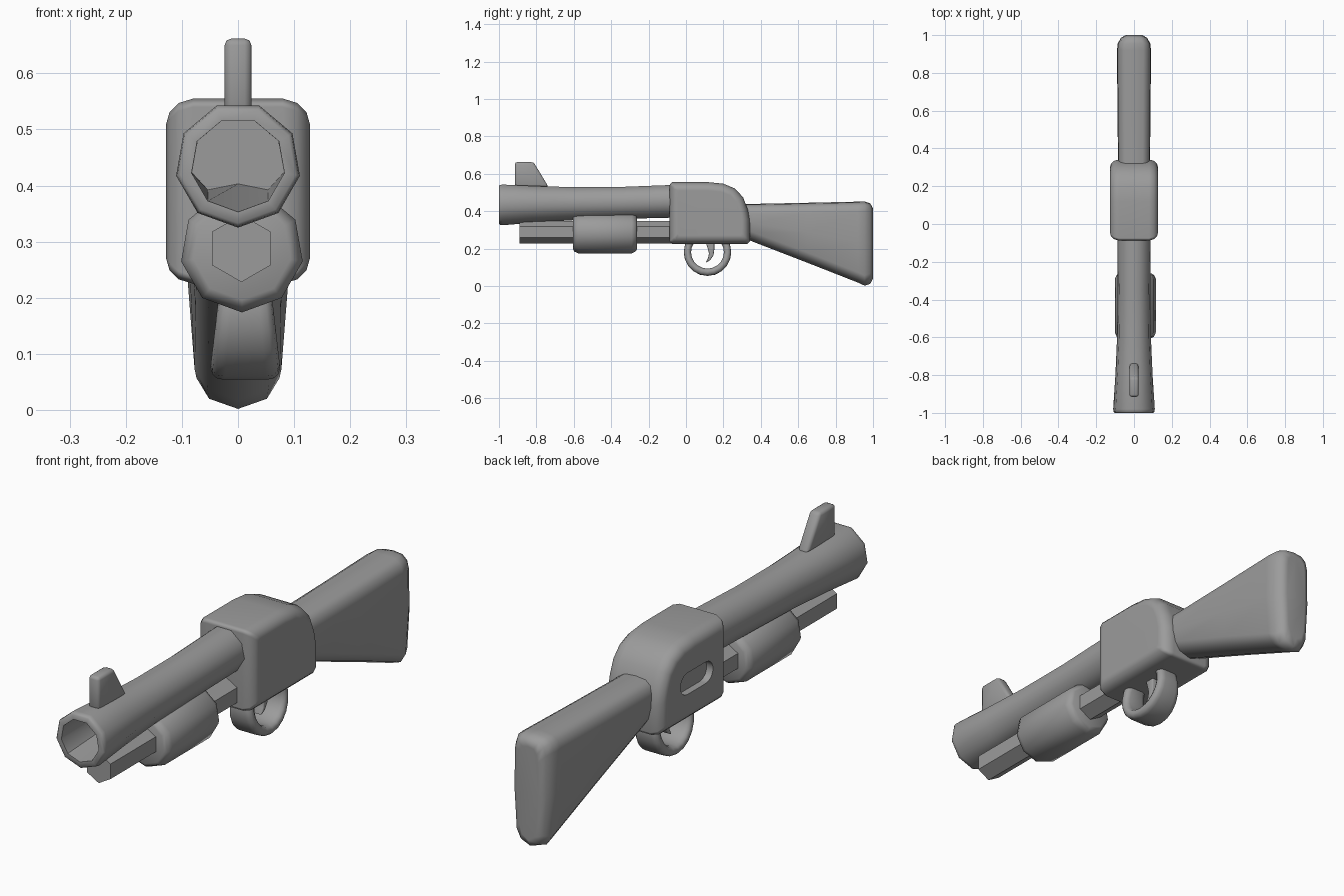
import bpy, bmesh, math

if "Cube" in bpy.data.objects:
    bpy.data.objects.remove(bpy.data.objects["Cube"])

# Dark grey for the whole model
grey = bpy.data.materials.new("dark_grey")
grey.diffuse_color = (.33, .33, .33, 1)
grey.use_nodes = True
grey.node_tree.nodes["Principled BSDF"].inputs["Base Color"].default_value = grey.diffuse_color


def make(name, verts, faces, angle=50, bevel=0):
    me = bpy.data.meshes.new(name)
    me.from_pydata(verts, [], faces)
    me.materials.append(grey)
    bm = bmesh.new()
    bm.from_mesh(me)
    bmesh.ops.recalc_face_normals(bm, faces=bm.faces)
    bm.to_mesh(me)
    bm.free()
    ob = bpy.data.objects.new(name, me)
    bpy.context.collection.objects.link(ob)
    bpy.ops.object.select_all(action='DESELECT')
    ob.select_set(True)
    bpy.context.view_layer.objects.active = ob
    if bevel:
        m = ob.modifiers.new("bevel", 'BEVEL')
        m.width, m.segments = bevel, 2
        bpy.ops.object.modifier_apply(modifier=m.name)
    bpy.ops.object.shade_smooth_by_angle(angle=math.radians(angle))
    return ob


def loft(name, rings, loop=False, **kw):
    """Skin a list of equal-length rings; cap the ends unless looped."""
    n, k = len(rings[0]), len(rings)
    faces = []
    for i in range(k if loop else k - 1):
        a, b = i * n, (i + 1) % k * n
        faces += [(a + j, a + (j + 1) % n, b + (j + 1) % n, b + j) for j in range(n)]
    if not loop:
        faces += [tuple(range(n)), tuple(range((k - 1) * n, k * n))]
    return make(name, [p for r in rings for p in r], faces, **kw)


def ring(sides, r, y, cz, cx=0):
    """Polygon around the y axis with a vertex pointing down."""
    angles = [-math.pi / 2 + i * 2 * math.pi / sides for i in range(sides)]
    return [(cx + r * math.cos(t), y, cz + r * math.sin(t)) for t in angles]


def plate(name, profile, x0, x1, **kw):
    """Extrude a (y, z) profile across x."""
    return loft(name, [[(x, y, z) for y, z in profile] for x in (x0, x1)], **kw)


def weighted(ob):
    """Keep large flat faces evenly shaded."""
    ob.modifiers.new("normals", 'WEIGHTED_NORMAL').keep_sharp = True


# Barrel: flared nine-sided tube with a bore whose floor rises at the end
barrel = [(0.0, .09, .455), (-.09, .09, .455), (-.35, .088, .447), (-.6, .091, .443),
          (-.8, .1, .44), (-.98, .112, .437), (-.994, .11, .437), (-1, .104, .437),
          (-1, .084, .437)]
bore_end = [(x, y, max(z, .403 - .2 * abs(x))) for x, y, z in ring(9, .083, -.65, .438)]
loft("barrel", [ring(9, r, y, z) for y, r, z in barrel] + [bore_end])

# Front sight
plate("front_sight", [(-.915, .53), (-.915, .662), (-.815, .662), (-.735, .53)],
      -.024, .024, bevel=.012)

# Hexagonal magazine tube
loft("magazine_tube", [ring(6, .06, y, .288, .006) for y in (-.89, 0)])

# Pump grip with rounded ends
grip = [(-.603, .088), (-.597, .1), (-.575, .11), (-.29, .11), (-.27, .1), (-.263, .088)]
loft("pump_grip", [ring(9, r, y, .284, .007) for y, r in grip])

# Receiver: side outline shrunk towards both cheeks
outline = [(-.075, .225), (-.088, .24), (-.088, .54), (-.075, .555), (.12, .555), (.2, .547),
           (.26, .522), (.305, .475), (.33, .41), (.342, .35), (.342, .24), (.328, .225)]
steps = [(.128, .045), (.122, .024), (.106, .008), (.08, 0)]
steps = [(-x, d) for x, d in steps] + [(x, d) for x, d in reversed(steps)]
receiver = loft("receiver", [[(x, .127 + (y - .127) * (1 - d / .215),
                               .39 + (z - .39) * (1 - d / .165)) for y, z in outline]
                             for x, d in steps])

# Ejection port cut into the left side
slot = []
for i in range(16):
    t = math.pi * (i // 8 + (i % 8) / 7) - math.pi / 2
    slot.append((.115 + (.06 if i < 8 else -.06) + .043 * math.cos(t), .385 + .043 * math.sin(t)))
cutter = plate("port_cutter", slot, -.2, -.1)
cutter.hide_render = True
bpy.context.view_layer.objects.active = receiver
cut = receiver.modifiers.new("port", 'BOOLEAN')
cut.operation, cut.solver, cut.object = 'DIFFERENCE', 'EXACT', cutter
bpy.ops.object.modifier_apply(modifier=cut.name)
bpy.data.objects.remove(cutter)
receiver.select_set(True)
bpy.ops.object.shade_smooth_by_angle(angle=math.radians(50))
weighted(receiver)


# Stock: tapered rounded section
def section(y, top, bot, hw):
    c = min(.055, (top - bot) * .25)
    half = [(.6, bot + c * .33), (.86, bot + c), (1, bot + (top - bot) * .5),
            (.97, top - c), (.85, top - c * .4), (.55, top - c * .08)]
    right = [(f * hw, y, z) for f, z in half]
    left = [(-x, yy, z) for x, yy, z in reversed(right)]
    return [(0, y, bot)] + right + [(0, y, top)] + left


weighted(loft("stock", [section(*s) for s in [
    (.29, .438, .265, .082), (.36, .439, .236, .085), (.65, .445, .124, .088),
    (.92, .451, .018, .09), (.955, .452, .002, .086), (.985, .442, .012, .07),
    (1, .415, .04, .045)]]))

# Trigger guard: rounded band ring, wider at the bottom
guard = []
for i in range(20):
    t = i * math.pi / 10
    w = .05 - .012 * math.sin(t)
    cross = [(.088, w - .02), (.093, w - .006), (.104, w), (.117, w - .003), (.125, w - .012),
             (.127, w - .025)]
    cross += [(r, -v) for r, v in reversed(cross)]
    guard.append([(.013 + v, .115 + r * math.cos(t), .181 + r * math.sin(t)) for r, v in cross])
loft("trigger_guard", guard, loop=True)

# Trigger crescent
plate("trigger", [(.1, .25), (.115, .205), (.123, .175), (.118, .15), (.105, .125), (.13, .138),
                  (.147, .165), (.152, .2), (.15, .25)], -.012, .03, bevel=.004)
